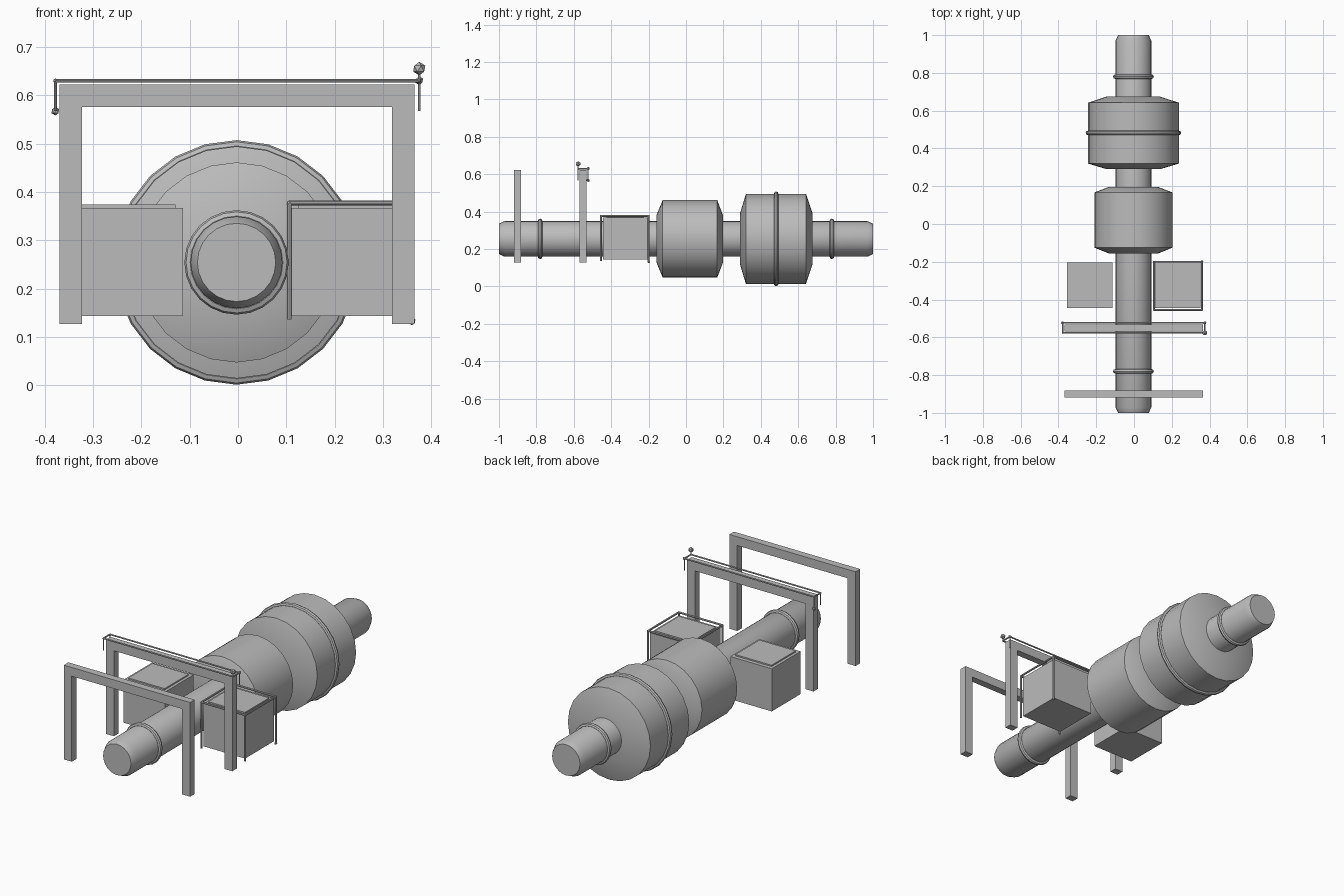
import bpy, bmesh, math
from mathutils import Vector, Matrix

if "Cube" in bpy.data.objects:
    bpy.data.objects.remove(bpy.data.objects["Cube"])

grey = bpy.data.materials.new("plain grey")
grey.diffuse_color = (0.5, 0.5, 0.5, 1)
grey.use_nodes = True
grey.node_tree.nodes["Principled BSDF"].inputs["Base Color"].default_value = grey.diffuse_color
CX, CZ = -0.003, 0.254   # axis of the main pipe


def finish(bm, name, smooth=False):
    bmesh.ops.recalc_face_normals(bm, faces=bm.faces)
    me = bpy.data.meshes.new(name)
    bm.to_mesh(me)
    bm.free()
    me.materials.append(grey)
    ob = bpy.data.objects.new(name, me)
    bpy.context.collection.objects.link(ob)
    if smooth:
        bpy.ops.object.select_all(action='DESELECT')
        ob.select_set(True)
        bpy.context.view_layer.objects.active = ob
        bpy.ops.object.shade_smooth_by_angle(angle=math.radians(25))
    return ob


def lathe(name, profile, sides=24, closed=False):
    """Turn (y, radius) points round the pipe axis."""
    bm = bmesh.new()
    rings = []
    for y, r in profile:
        rings.append([bm.verts.new((CX + r * math.sin(2 * math.pi * i / sides), y,
                                    CZ + r * math.cos(2 * math.pi * i / sides)))
                      for i in range(sides)])
    pairs = list(zip(rings, rings[1:]))
    if closed:
        pairs.append((rings[-1], rings[0]))
    else:
        bm.faces.new(rings[0])
        bm.faces.new(rings[-1])
    for a, b in pairs:
        for i in range(sides):
            j = (i + 1) % sides
            bm.faces.new((a[i], a[j], b[j], b[i]))
    return finish(bm, name, True)


def band(name, y, r, t):
    """Rounded ring around the axis."""
    lathe(name, [(y + t * math.cos(k * math.pi / 4), r + t * math.sin(k * math.pi / 4))
                 for k in range(8)], closed=True)


def add_box(bm, x0, x1, y0, y1, z0, z1):
    m = Matrix.Translation(((x0 + x1) / 2, (y0 + y1) / 2, (z0 + z1) / 2))
    bmesh.ops.create_cube(bm, size=1, matrix=m @ Matrix.Diagonal((x1 - x0, y1 - y0, z1 - z0, 1)))


def add_rod(bm, a, b, r):
    a, b = Vector(a), Vector(b)
    d = b - a
    m = Matrix.Translation((a + b) / 2) @ d.to_track_quat('Z', 'Y').to_matrix().to_4x4()
    bmesh.ops.create_cone(bm, cap_ends=True, segments=8, radius1=r, radius2=r,
                          depth=d.length, matrix=m)


def add_ball(bm, p, r):
    bmesh.ops.create_icosphere(bm, subdivisions=1, radius=r, matrix=Matrix.Translation(p))


def rail_loop(bm, x0, x1, y0, y1, z, r):
    c = [(x0, y0, z), (x1, y0, z), (x1, y1, z), (x0, y1, z)]
    for i in range(4):
        add_rod(bm, c[i], c[(i + 1) % 4], r)
        add_ball(bm, c[i], r * 1.2)


# Main pipe with chamfered ends and two collars
lathe("main_pipe", [(-1, 0.081), (-0.97, 0.095), (0.97, 0.095), (1, 0.081)])
band("front_collar", -0.78, 0.096, 0.012)
band("back_collar", 0.78, 0.096, 0.012)

# Two drums
lathe("middle_drum", [(-0.157, 0.128), (-0.125, 0.207), (0.167, 0.207), (0.197, 0.128)])
lathe("back_drum", [(0.29, 0.14), (0.32, 0.24), (0.642, 0.24), (0.675, 0.14)])
band("back_drum_band", 0.482, 0.241, 0.012)

# Side boxes with raised lids
for name, x0, x1 in (("left_box", -0.355, -0.114), ("right_box", 0.11, 0.353)):
    bm = bmesh.new()
    add_box(bm, x0, x1, -0.445, -0.205, 0.143, 0.367)
    add_box(bm, x0 + 0.015, x1 - 0.015, -0.425, -0.225, 0.367, 0.374)
    finish(bm, name)

# Rails around the right box
bm = bmesh.new()
rail_loop(bm, 0.106, 0.36, -0.455, -0.2, 0.377, 0.005)
for x, y, z in ((0.106, -0.455, 0.136), (0.36, -0.455, 0.136), (0.36, -0.2, 0.132)):
    add_rod(bm, (x, y, 0.377), (x, y, z), 0.005)
add_ball(bm, (0.36, -0.2, 0.132), 0.008)
finish(bm, "right_box_rails")

# Two gantry frames: legs and beam cut as one outline
for name, y in (("front_gantry", -0.9), ("second_gantry", -0.55)):
    bm = bmesh.new()
    h, t, top, bot = 0.367, 0.046, 0.622, 0.127
    pts = [(-h, bot), (-h, top), (h, top), (h, bot), (h - t, bot), (h - t, top - t),
           (t - h, top - t), (t - h, bot)]
    f = bm.faces.new([bm.verts.new((x - 0.002, y - 0.019, z)) for x, z in pts])
    ex = bmesh.ops.extrude_face_region(bm, geom=[f])
    bmesh.ops.translate(bm, vec=(0, 0.038, 0),
                        verts=[v for v in ex["geom"] if isinstance(v, bmesh.types.BMVert)])
    finish(bm, name)

# Rails on top of the second gantry, with hanging rods and balls
bm = bmesh.new()
xl, xr, yf, yb, z = -0.378, 0.375, -0.577, -0.523, 0.63
rail_loop(bm, xl, xr, yf, yb, z, 0.004)
for x, y in ((xl, yf), (xl, yb), (xr, yb)):
    add_rod(bm, (x, y, z), (x, y, 0.567), 0.003)
add_ball(bm, (xl, yb, 0.567), 0.009)
add_ball(bm, (xr, yb, z), 0.009)
add_rod(bm, (xr, yf, z), (xr, yf, 0.655), 0.003)
add_ball(bm, (xr, yf, 0.655), 0.014)
finish(bm, "gantry_rails")
